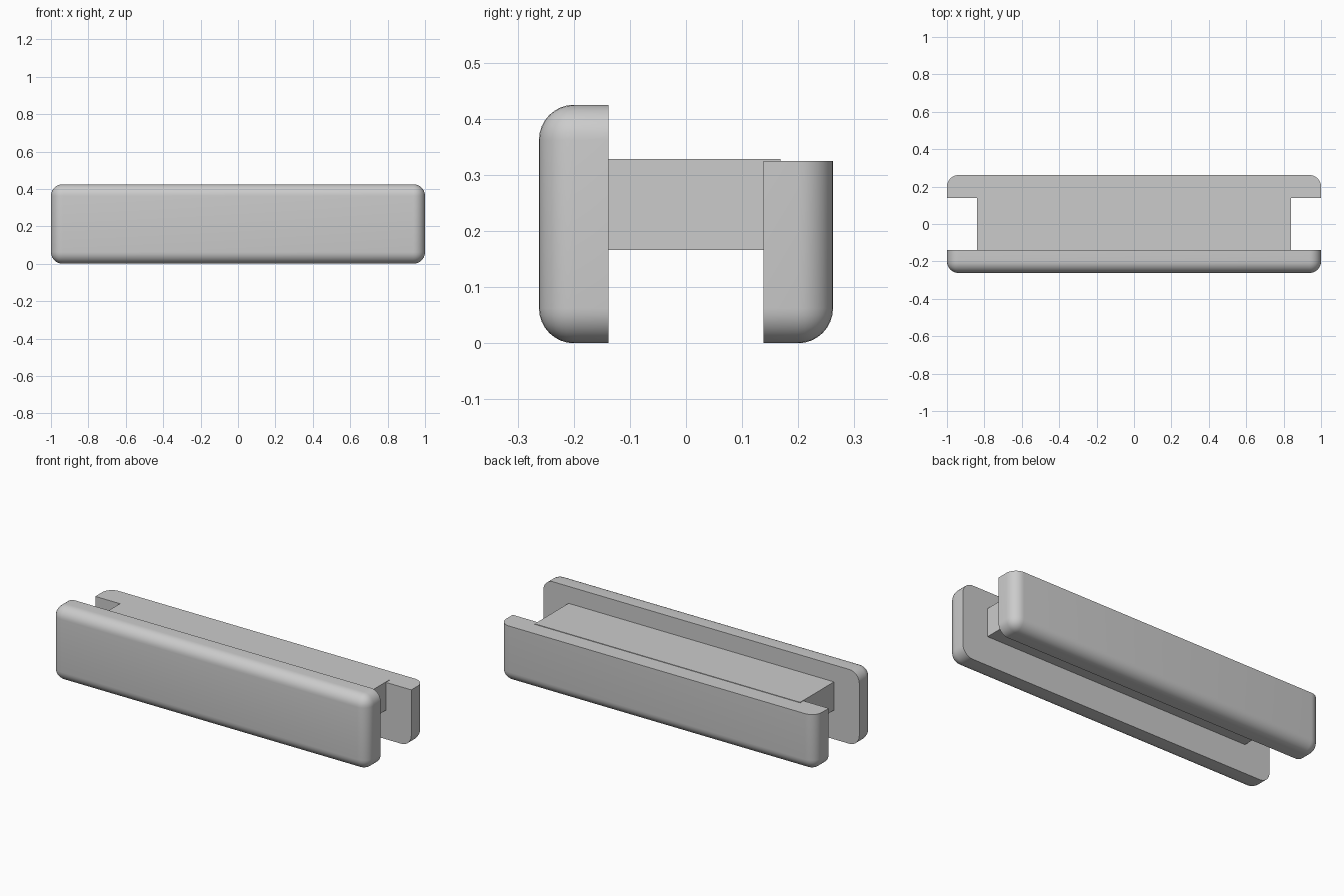
import bpy, bmesh

cube = bpy.data.objects.get("Cube")
if cube:
    bpy.data.objects.remove(cube, do_unlink=True)

grey = bpy.data.materials.new("light_grey")
grey.use_nodes = True
colour = (0.6, 0.6, 0.6, 1)
grey.diffuse_color = colour
grey.node_tree.nodes["Principled BSDF"].inputs["Base Color"].default_value = colour


def block(name, low, high, is_sharp=None, radius=0.0625):
    """Box between two corners; edges not kept sharp by the rule are rounded."""
    bm = bmesh.new()
    bmesh.ops.create_cube(bm, size=1)
    for v in bm.verts:
        v.co = [high[i] if v.co[i] > 0 else low[i] for i in range(3)]
    if is_sharp:
        rounded = [e for e in bm.edges
                   if not is_sharp(e.verts[0].co, e.verts[1].co)]
        bmesh.ops.bevel(bm, geom=rounded, offset=radius, segments=8,
                        profile=0.5, affect='EDGES', clamp_overlap=True)
    bmesh.ops.recalc_face_normals(bm, faces=bm.faces)
    mesh = bpy.data.meshes.new(name)
    bm.to_mesh(mesh)
    bm.free()
    mesh.materials.append(grey)
    obj = bpy.data.objects.new(name, mesh)
    bpy.context.collection.objects.link(obj)
    bpy.ops.object.select_all(action='DESELECT')
    obj.select_set(True)
    bpy.context.view_layer.objects.active = obj
    bpy.ops.object.shade_smooth_by_angle()
    return obj


inner, outer = 0.138, 0.262
front_top, back_top = 0.425, 0.325

# Tall front plate: rounded everywhere except around its flat inner face
block("front_plate", (-1, -outer, 0), (1, -inner, front_top),
      lambda a, b: min(a.y, b.y) > -inner - 0.001)

# Lower back plate: inner face and top stay sharp
block("back_plate", (-1, inner, 0), (1, outer, back_top),
      lambda a, b: max(a.y, b.y) < inner + 0.001
      or min(a.z, b.z) > back_top - 0.001)

# Bridge joining the plates, set slightly proud of the back plate
block("bridge", (-0.84, -inner - 0.01, 0.166), (0.84, 0.168, 0.328))
